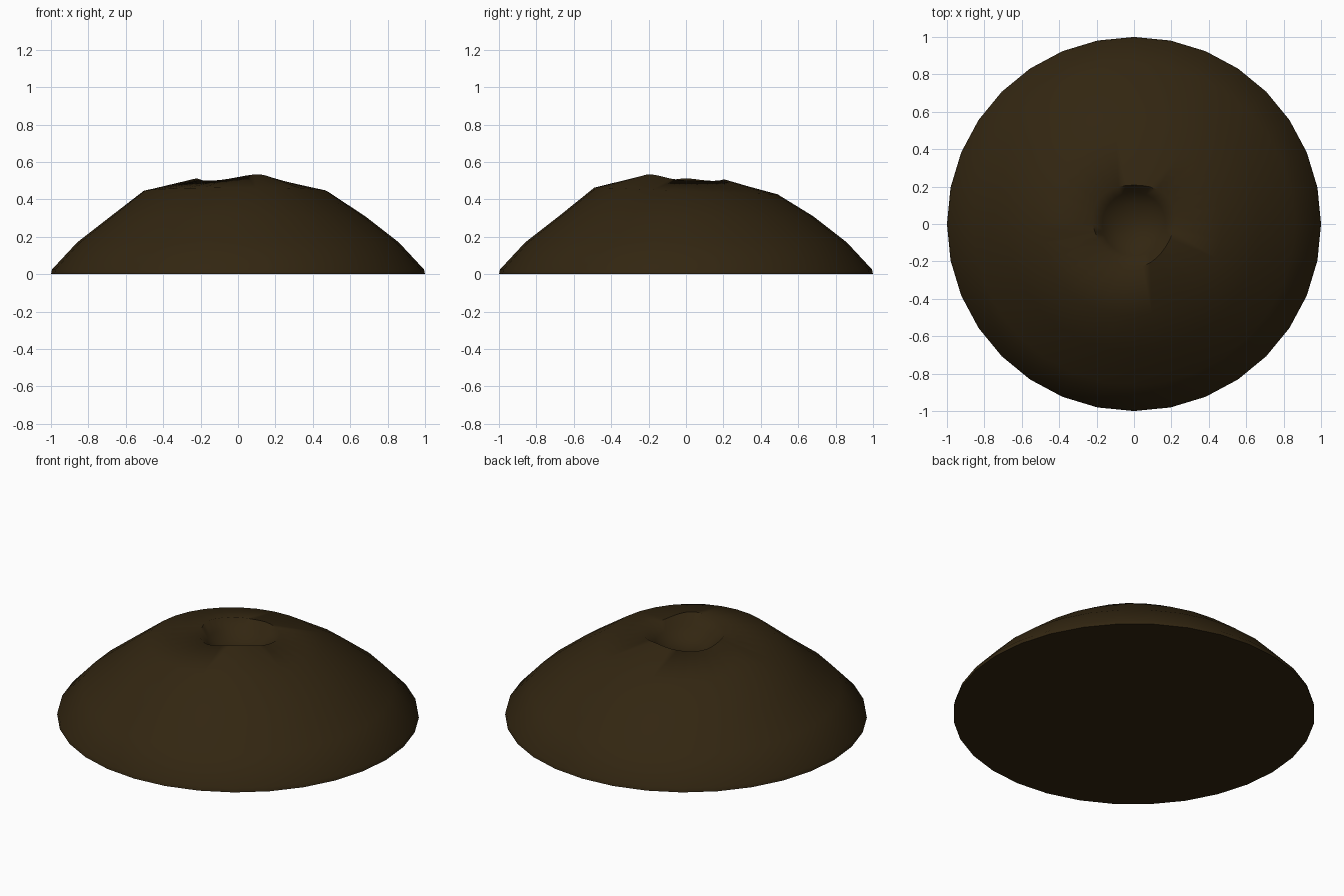
import bpy, bmesh, math

if "Cube" in bpy.data.objects:
    bpy.data.objects.remove(bpy.data.objects["Cube"])

SIDES = 32
# outer profile, rim, then crater bowl: (radius, height)
PROFILE = [(1.0, 0.0), (0.995, 0.025), (0.86, 0.17), (0.68, 0.31), (0.49, 0.445),
           (0.22, 0.505), (0.17, 0.455), (0.11, 0.41)]
# uneven lumps on the crater rim: (angle in degrees, height, width in degrees)
LUMPS = [(-62, 0.035, 38), (180, 0.014, 20), (75, 0.008, 20)]


def rim_lump(a):
    total = 0.0
    for deg, h, w in LUMPS:
        d = (math.degrees(a) - deg + 180) % 360 - 180
        total += h * math.exp(-(d / w) ** 2)
    return total


soil = bpy.data.materials.new("dark brown soil")
soil.diffuse_color = (0.032, 0.019, 0.0055, 1)
soil.use_nodes = True
soil.node_tree.nodes["Principled BSDF"].inputs["Base Color"].default_value = soil.diffuse_color

bm = bmesh.new()
rings = []
for k, (r, z) in enumerate(PROFILE):
    ring = []
    for i in range(SIDES):
        a = 2 * math.pi * i / SIDES
        rr, zz = r, z
        if k == 4:    # shoulder leans a little higher at the front
            zz -= 0.018 * math.sin(a)
            rr -= 0.015 * math.cos(a)
        elif k == 5:  # crater rim
            zz += rim_lump(a) - 0.006
            rr += 0.012 * math.sin(3 * a)
        elif k == 6:
            zz += 0.4 * rim_lump(a)
        ring.append(bm.verts.new((rr * math.cos(a), rr * math.sin(a), zz)))
    rings.append(ring)

# skin between rings
for lo, hi in zip(rings, rings[1:]):
    for i in range(SIDES):
        j = (i + 1) % SIDES
        bm.faces.new((lo[i], lo[j], hi[j], hi[i]))

# crater floor and flat underside
centre = bm.verts.new((0, 0, 0.395))
for i in range(SIDES):
    bm.faces.new((rings[-1][i], rings[-1][(i + 1) % SIDES], centre))
bm.faces.new(list(reversed(rings[0])))

mesh = bpy.data.meshes.new("dirt_mound")
bm.to_mesh(mesh)
bm.free()
mesh.materials.append(soil)
mound = bpy.data.objects.new("dirt_mound", mesh)
bpy.context.collection.objects.link(mound)
bpy.context.view_layer.objects.active = mound
mound.select_set(True)
bpy.ops.object.shade_smooth_by_angle(angle=math.radians(60))
